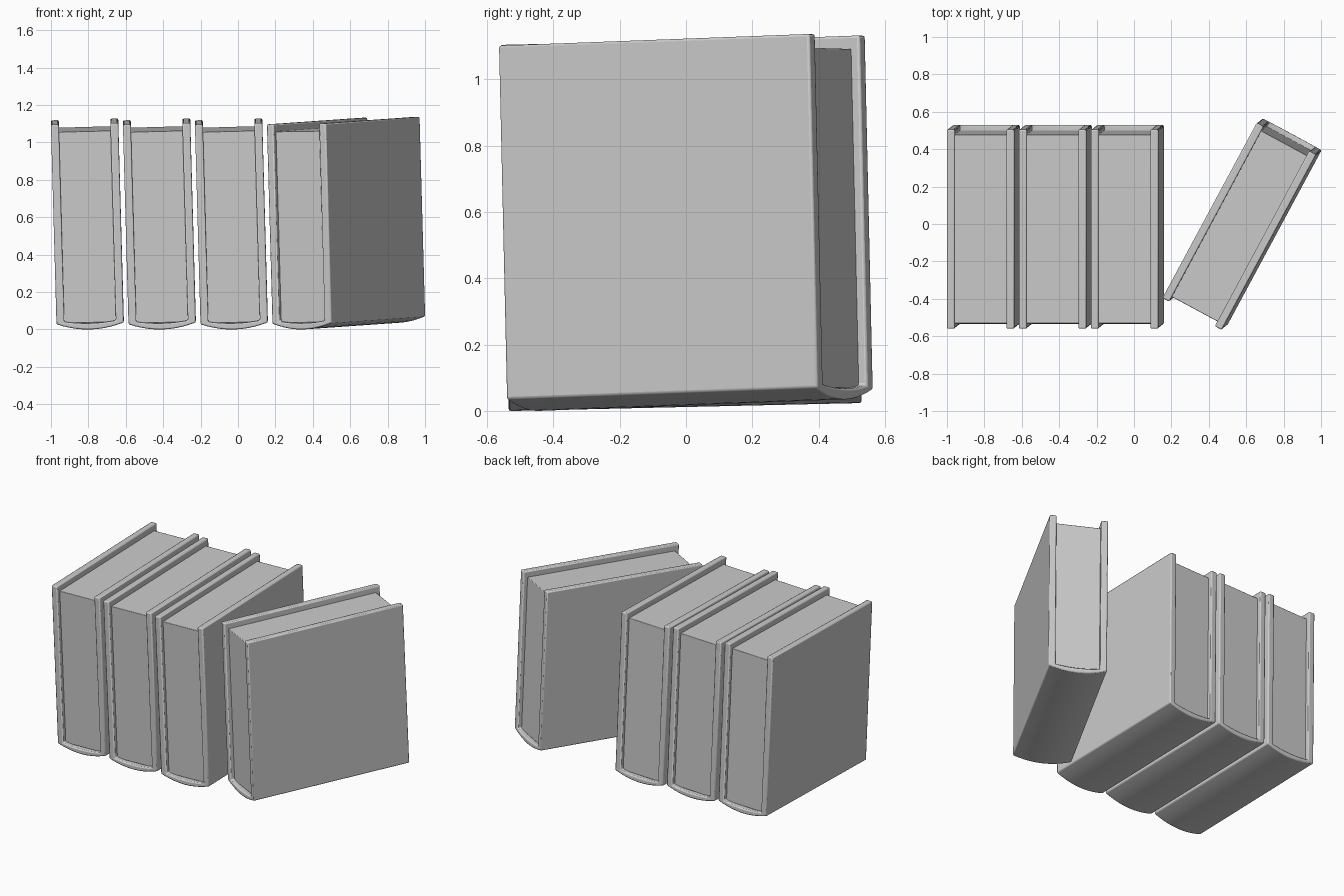
import bpy, bmesh, math
from mathutils import Matrix, Vector

cube = bpy.data.objects.get("Cube")
if cube:
    bpy.data.objects.remove(cube, do_unlink=True)

HALF_W, HEIGHT, LENGTH = 0.18, 1.10, 1.065
BOARD = 0.042       # cover board thickness
SPINE = 0.033       # how far the rounded spine bulges
INSET = 0.028       # page block set back from the cover edges

grey = bpy.data.materials.new("plain_grey")
grey.use_nodes = True
colour = (0.6, 0.6, 0.6, 1)
grey.diffuse_color = colour
grey.node_tree.nodes["Principled BSDF"].inputs["Base Color"].default_value = colour


def arc(half, edge_z, bulge, steps=10):
    """Shallow curve across the spine, from left to right."""
    return [(half * (2 * i / steps - 1), edge_z - bulge * (1 - (2 * i / steps - 1) ** 2))
            for i in range(steps + 1)]


def extrude_profile(name, profile, y0, y1, bevel):
    """Object made from an x-z profile swept along y."""
    bm = bmesh.new()
    face = bm.faces.new([bm.verts.new((x, y0, z)) for x, z in profile])
    swept = bmesh.ops.extrude_face_region(bm, geom=[face])["geom"]
    verts = [v for v in swept if isinstance(v, bmesh.types.BMVert)]
    bmesh.ops.translate(bm, verts=verts, vec=(0, y1 - y0, 0))
    bmesh.ops.recalc_face_normals(bm, faces=bm.faces)
    mesh = bpy.data.meshes.new(name)
    bm.to_mesh(mesh)
    bm.free()
    mesh.materials.append(grey)
    obj = bpy.data.objects.new(name, mesh)
    bpy.context.collection.objects.link(obj)
    mod = obj.modifiers.new("soft_edges", 'BEVEL')
    mod.width, mod.segments = bevel, 2
    mod.limit_method, mod.angle_limit = 'ANGLE', math.radians(40)
    bpy.ops.object.select_all(action='DESELECT')
    obj.select_set(True)
    bpy.context.view_layer.objects.active = obj
    bpy.ops.object.shade_smooth_by_angle(angle=math.radians(50))
    return obj


def add_book(number, x, y, turn):
    inner = HALF_W - BOARD
    # cover: two boards joined by a rounded spine at the bottom
    outside = [(-HALF_W, HEIGHT)] + arc(HALF_W, SPINE, SPINE) + [(HALF_W, HEIGHT)]
    inside = [(inner, HEIGHT)] + arc(inner, 0.045, 0.012)[::-1] + [(-inner, HEIGHT)]
    cover = extrude_profile(f"book_{number}_cover", outside + inside,
                            -LENGTH / 2, LENGTH / 2, 0.007)
    # page block, sitting back between the boards
    block = [(-inner - 0.005, HEIGHT - 0.04), (-inner - 0.005, 0.036),
             (inner + 0.005, 0.036), (inner + 0.005, HEIGHT - 0.04)]
    pages = extrude_profile(f"book_{number}_pages", block,
                            -LENGTH / 2 + INSET, LENGTH / 2 - INSET, 0.003)
    # slight lean, then rest the spine on the ground
    lean = (Matrix.Rotation(math.radians(1.3), 4, 'X')
            @ Matrix.Rotation(math.radians(-1.6), 4, 'Y')
            @ Matrix.Rotation(math.radians(turn), 4, 'Z')
            @ Matrix.Translation((0, 0, -HEIGHT / 2)))
    lowest = min((lean @ v.co).z for v in cover.data.vertices)
    place = Matrix.Translation(Vector((x, y, -lowest))) @ lean
    for part in (cover, pages):
        part.data.transform(place)


# three upright books in a row and one turned away
for i, x in enumerate((-0.805, -0.42, -0.035)):
    add_book(i + 1, x, -0.015, 0)
add_book(4, 0.578, 0.0, -28.3)
